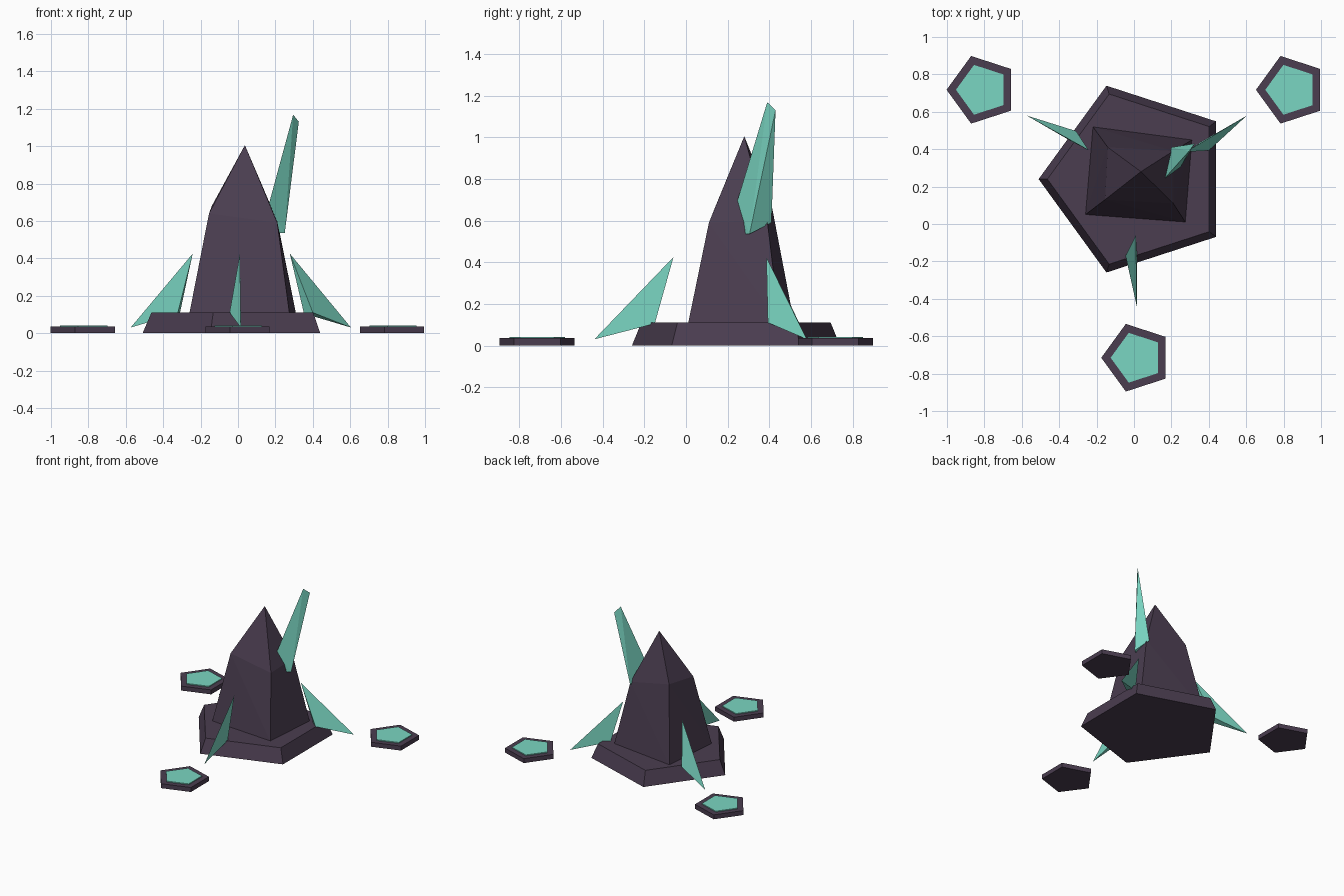
import bpy
import bmesh
from math import pi
from mathutils import Matrix, Vector

cube = bpy.data.objects.get("Cube")
if cube:
    bpy.data.objects.remove(cube, do_unlink=True)

CENTRE = Vector((0.015, 0.24, 0))


def material(name, rgb):
    mat = bpy.data.materials.new(name)
    mat.use_nodes = True
    mat.diffuse_color = (*rgb, 1)
    mat.node_tree.nodes["Principled BSDF"].inputs["Base Color"].default_value = (*rgb, 1)
    return mat


stone = material("dark purple stone", (0.069, 0.047, 0.080))
mint = material("mint crystal", (0.195, 0.672, 0.539))


def add_object(name, bm, mat):
    bmesh.ops.recalc_face_normals(bm, faces=bm.faces)
    mesh = bpy.data.meshes.new(name)
    bm.to_mesh(mesh)
    bm.free()
    mesh.materials.append(mat)
    obj = bpy.data.objects.new(name, mesh)
    bpy.context.collection.objects.link(obj)
    return obj


def hull(name, points, mat):
    """Faceted solid around a few corner points."""
    bm = bmesh.new()
    for p in points:
        bm.verts.new(p)
    result = bmesh.ops.convex_hull(bm, input=bm.verts)
    loose = [v for v in result["geom_interior"] if isinstance(v, bmesh.types.BMVert)]
    bmesh.ops.delete(bm, geom=loose, context="VERTS")
    return add_object(name, bm, mat)


def pentagon(name, centre, z0, z1, r0, r1, mat):
    """Five-sided slab with one corner pointing to -x."""
    bm = bmesh.new()
    rings = []
    for z, r in ((z0, r0), (z1, r1)):
        ring = []
        for i in range(5):
            turn = Matrix.Rotation(pi + i * 2 * pi / 5, 3, "Z")
            ring.append(bm.verts.new(turn @ Vector((r, 0, z)) + centre))
        rings.append(ring)
    low, high = rings
    bm.faces.new(low[::-1])
    bm.faces.new(high)
    for i in range(5):
        j = (i + 1) % 5
        bm.faces.new((low[i], low[j], high[j], high[i]))
    return add_object(name, bm, mat)


# Tapered plinth
pentagon("plinth", CENTRE, 0, 0.11, 0.525, 0.478, stone)

# Irregular four-sided spire
hull("spire", [
    (-0.26, 0.05, 0.105), (0.275, 0.01, 0.105), (0.31, 0.45, 0.105), (-0.22, 0.52, 0.105),
    (-0.155, 0.13, 0.64), (0.21, 0.11, 0.59), (0.21, 0.39, 0.60), (-0.14, 0.41, 0.68),
    (0.037, 0.28, 1.005)], stone)

# Tall crystal growing from the spire's side
hull("spire_crystal", [
    (0.295, 0.39, 1.168), (0.325, 0.43, 1.13),
    (0.165, 0.245, 0.69), (0.25, 0.305, 0.535),
    (0.20, 0.27, 0.535), (0.20, 0.41, 0.59)], mint)

# Crystal fins and stepping stones, three of each around the plinth
fin = [(-0.005, -0.30, 0.425), (0, -0.68, 0.03), (-0.06, -0.41, 0.11), (0, -0.39, 0.105)]
for i, side in enumerate(("front", "left", "right")):
    turn = Matrix.Rotation(i * 2 * pi / 3, 3, "Z")
    hull(side + "_fin", [turn @ Vector(p) + CENTRE for p in fin], mint)
    spot = turn @ Vector((0, -0.955, 0)) + CENTRE
    pentagon(side + "_stepping_stone", spot, 0, 0.035, 0.19, 0.19, stone)
    pentagon(side + "_stone_inlay", spot, 0.034, 0.042, 0.14, 0.14, mint)
